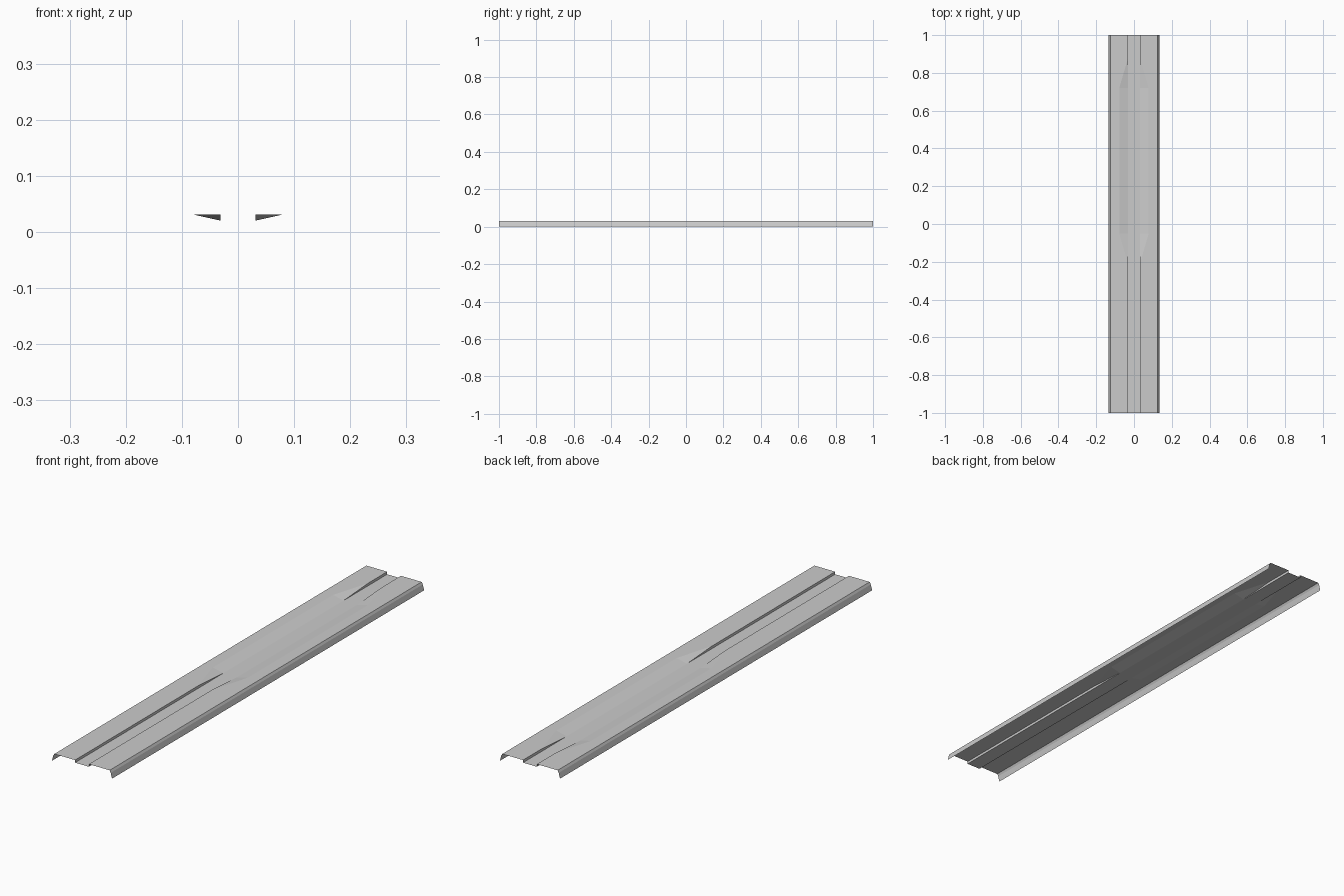
import bpy, bmesh

if "Cube" in bpy.data.objects:
    bpy.data.objects.remove(bpy.data.objects["Cube"])

# Cross-section of one half, from centreline outward to the folded flange
FLOOR_Z, TOP_Z, GROOVE_X, SPLAY_X = 0.0205, 0.031, 0.031, 0.078


def half_profile(lip_x):
    return [(0, FLOOR_Z), (GROOVE_X, FLOOR_Z), (lip_x, TOP_Z),
            (0.124, TOP_Z), (0.129, 0.022), (0.135, 0)]


# Stations along the length: (y, groove lip x); lip splays out mid-length
stations = [(-1, GROOVE_X), (-0.21, GROOVE_X), (-0.05, SPLAY_X),
            (0.72, SPLAY_X), (0.88, GROOVE_X), (1, GROOVE_X)]

bm = bmesh.new()
rows = [[bm.verts.new((x, y, z)) for x, z in half_profile(lip)]
        for y, lip in stations]

for (a, b), (s0, s1) in zip(zip(rows, rows[1:]), zip(stations, stations[1:])):
    for i in range(len(a) - 1):
        p, q, r, s = a[i], a[i + 1], b[i + 1], b[i]
        if i == 1 and s0[1] != s1[1]:
            # Twisted wall: split so the upright triangle tapers into the slope
            if s0[1] < s1[1]:
                tris = [(p, q, s), (q, r, s)]
            else:
                tris = [(p, q, r), (p, r, s)]
            for t in tris:
                bm.faces.new(t)
        else:
            bm.faces.new((p, q, r, s))

bmesh.ops.recalc_face_normals(bm, faces=bm.faces)
bm.faces.ensure_lookup_table()
if bm.faces[0].normal.z < 0:
    bmesh.ops.reverse_faces(bm, faces=bm.faces)

mesh = bpy.data.meshes.new("grooved_plank")
bm.to_mesh(mesh)
bm.free()
plank = bpy.data.objects.new("grooved_plank", mesh)
bpy.context.collection.objects.link(plank)

# Mirror the other half of the sheet
mirror = plank.modifiers.new("mirror", 'MIRROR')
mirror.use_axis[0] = True
mirror.use_clip = True
